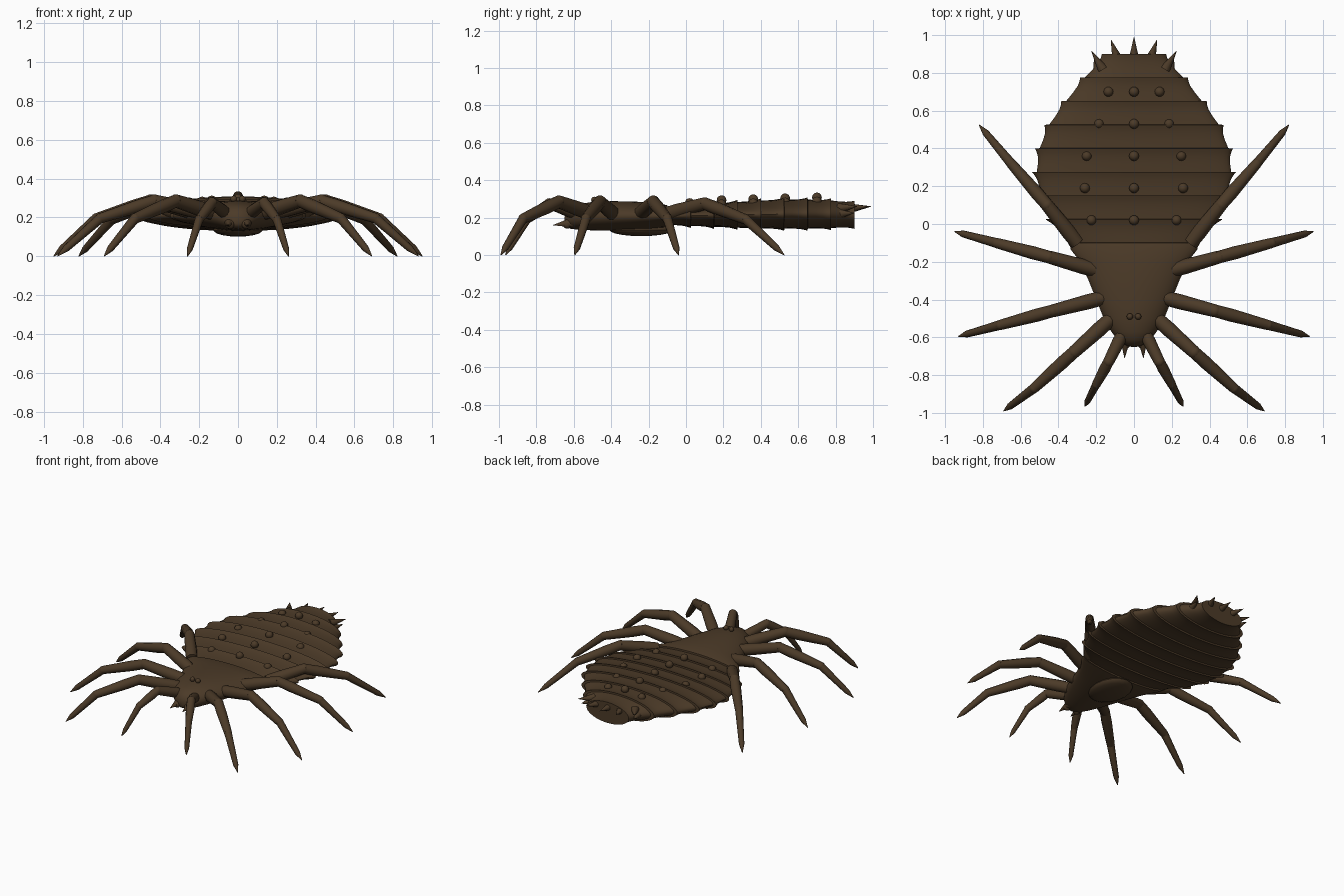
import bpy, bmesh, math
from mathutils import Vector

if "Cube" in bpy.data.objects:
    bpy.data.objects.remove(bpy.data.objects["Cube"])

brown = bpy.data.materials.new("dark brown shell")
colour = (0.072, 0.043, 0.021, 1)
brown.diffuse_color = colour
brown.use_nodes = True
brown.node_tree.nodes["Principled BSDF"].inputs["Base Color"].default_value = colour


def finish(name, bm, angle=40):
    bmesh.ops.recalc_face_normals(bm, faces=bm.faces)
    mesh = bpy.data.meshes.new(name)
    bm.to_mesh(mesh)
    bm.free()
    mesh.materials.append(brown)
    ob = bpy.data.objects.new(name, mesh)
    bpy.context.collection.objects.link(ob)
    bpy.ops.object.select_all(action="DESELECT")
    ob.select_set(True)
    bpy.context.view_layer.objects.active = ob
    bpy.ops.object.shade_smooth_by_angle(angle=math.radians(angle))
    return ob


def bridge(bm, rings):
    for a, b in zip(rings, rings[1:]):
        for i in range(len(a)):
            j = (i + 1) % len(a)
            bm.faces.new((a[i], a[j], b[j], b[i]))
    bm.faces.new(rings[0])
    bm.faces.new(rings[-1])


def loft(name, sections, sides=48):
    """Elliptical sections (y, half width, bottom, top) joined along y."""
    bm = bmesh.new()
    rings = []
    for y, w, low, high in sections:
        ring = []
        for i in range(sides):
            t = math.tau * i / sides
            ring.append(bm.verts.new((w * math.cos(t), y,
                        (low + high) / 2 + (high - low) / 2 * math.sin(t))))
        rings.append(ring)
    bridge(bm, rings)
    return finish(name, bm)


def tube(bm, points, radii, sides=10):
    """Round limb through a list of points."""
    rings = []
    for k, (p, r) in enumerate(zip(points, radii)):
        d = (points[min(k + 1, len(points) - 1)] - points[max(k - 1, 0)]).normalized()
        u = d.cross(Vector((0, 0, 1))).normalized()
        v = d.cross(u)
        rings.append([bm.verts.new(p + r * (math.cos(t) * u + math.sin(t) * v))
                      for t in (math.tau * i / sides for i in range(sides))])
    bridge(bm, rings)


def ball(name, centre, radius, scale=(1, 1, 1)):
    bm = bmesh.new()
    bmesh.ops.create_uvsphere(bm, u_segments=16, v_segments=10, radius=radius)
    bmesh.ops.scale(bm, vec=scale, verts=bm.verts)
    bmesh.ops.translate(bm, vec=centre, verts=bm.verts)
    return finish(name, bm)


def spike(name, base, tip, radius):
    bm = bmesh.new()
    tube(bm, [Vector(base), Vector(tip)], [radius, 0.001])
    return finish(name, bm)


# Abdomen: overlapping plates, each flaring at its rear rim
rims = [(-0.135, 0.33, 0.15, 0.265), (-0.1, 0.35, 0.15, 0.265), (0.025, 0.47, 0.145, 0.275),
        (0.15, 0.52, 0.14, 0.285), (0.275, 0.54, 0.135, 0.295), (0.4, 0.525, 0.13, 0.303),
        (0.525, 0.475, 0.13, 0.308), (0.65, 0.385, 0.13, 0.308), (0.775, 0.285, 0.133, 0.303),
        (0.9, 0.17, 0.14, 0.29)]
sections = [rims[0]]
for (y0, w0, l0, h0), (y1, w1, l1, h1) in zip(rims, rims[1:]):
    if y1 > 0:
        for f, inset in ((0.01, 0.025), (0.35, 0.026), (0.65, 0.022), (0.85, 0.012)):
            mix = lambda a, b: a + (b - a) * f
            sections.append((mix(y0, y1), mix(w0, w1) - inset,
                             mix(l0, l1) + inset * 0.45, mix(h0, h1) - inset * 0.45))
    sections.append((y1, w1, l1, h1))
loft("abdomen", sections)

# Warts along the back
for y, spread, z in ((0.7, 0.135, 0.3), (0.53, 0.185, 0.295), (0.36, 0.25, 0.29),
                     (0.19, 0.26, 0.285), (0.02, 0.225, 0.27)):
    for side in (-1, 0, 1):
        drop = 0.014 if side else -0.008
        ball("back_wart", (side * spread, y, z - drop), 0.026)

# Tail spikes
spike("tail_spike", (0, 0.88, 0.25), (0, 0.99, 0.26), 0.026)
for s in (-1, 1):
    spike("tail_spike", (s * 0.09, 0.88, 0.25), (s * 0.122, 0.975, 0.26), 0.026)
    spike("tail_spike", (s * 0.165, 0.82, 0.25), (s * 0.225, 0.915, 0.26), 0.028)
    spike("tail_spike", (s * 0.19, 0.82, 0.22), (s * 0.21, 0.9, 0.225), 0.026)

# Head and thorax shield
loft("head_shield", [(-0.65, 0.015, 0.165, 0.2), (-0.64, 0.05, 0.15, 0.23),
                     (-0.615, 0.085, 0.14, 0.255), (-0.57, 0.12, 0.135, 0.272),
                     (-0.5, 0.16, 0.132, 0.284), (-0.4, 0.2, 0.13, 0.288),
                     (-0.3, 0.24, 0.13, 0.287), (-0.2, 0.285, 0.135, 0.282),
                     (-0.135, 0.335, 0.145, 0.274), (-0.1, 0.34, 0.15, 0.266)])
ball("breast_plate", (0, -0.24, 0.135), 0.17, (0.75, 1, 0.2))

# Eyes and fangs
for s in (-1, 1):
    ball("top_eye", (s * 0.022, -0.49, 0.295), 0.017)
    ball("front_eye", (s * 0.042, -0.635, 0.165), 0.024)
    ball("side_eye", (s * 0.07, -0.615, 0.225), 0.016)
    spike("fang", (s * 0.045, -0.6, 0.175), (s * 0.05, -0.71, 0.16), 0.03)

# Legs: hip, knee, ankle, foot
legs = {
    "feeler_leg": ((0.06, -0.58, 0.22), (0.135, -0.73, 0.275), (0.2, -0.85, 0.19), (0.26, -0.965, 0)),
    "front_leg": ((0.12, -0.5, 0.22), (0.32, -0.68, 0.285), (0.53, -0.87, 0.195), (0.69, -0.99, 0)),
    "second_leg": ((0.16, -0.39, 0.22), (0.43, -0.46, 0.285), (0.71, -0.535, 0.195), (0.93, -0.595, 0)),
    "third_leg": ((0.2, -0.245, 0.22), (0.45, -0.175, 0.285), (0.73, -0.1, 0.195), (0.95, -0.04, 0)),
    "rear_leg": ((0.3, -0.1, 0.22), (0.46, 0.1, 0.275), (0.65, 0.32, 0.19), (0.82, 0.525, 0)),
}
for name, joints in legs.items():
    for s, side in ((1, "left"), (-1, "right")):
        hip, knee, ankle, foot = [Vector((s * x, y, z)) for x, y, z in joints]
        thin = 0.85 if name == "feeler_leg" else 1
        bm = bmesh.new()
        for a, b, r0, r1 in ((hip, knee, 0.038, 0.034), (knee, ankle, 0.033, 0.027)):
            tube(bm, [a, a.lerp(b, 0.3), b], [r0 * thin, r0 * 1.05 * thin, r1 * thin])
        claw = ankle.lerp(foot, 0.8)
        tube(bm, [ankle, claw, foot], [0.026 * thin, 0.018 * thin, 0.002])
        # Knuckles at the bends
        for p, r in ((knee, 0.034), (ankle, 0.027)):
            ret = bmesh.ops.create_uvsphere(bm, u_segments=10, v_segments=8, radius=r * thin)
            bmesh.ops.translate(bm, vec=p, verts=ret["verts"])
        finish(side + "_" + name, bm)
